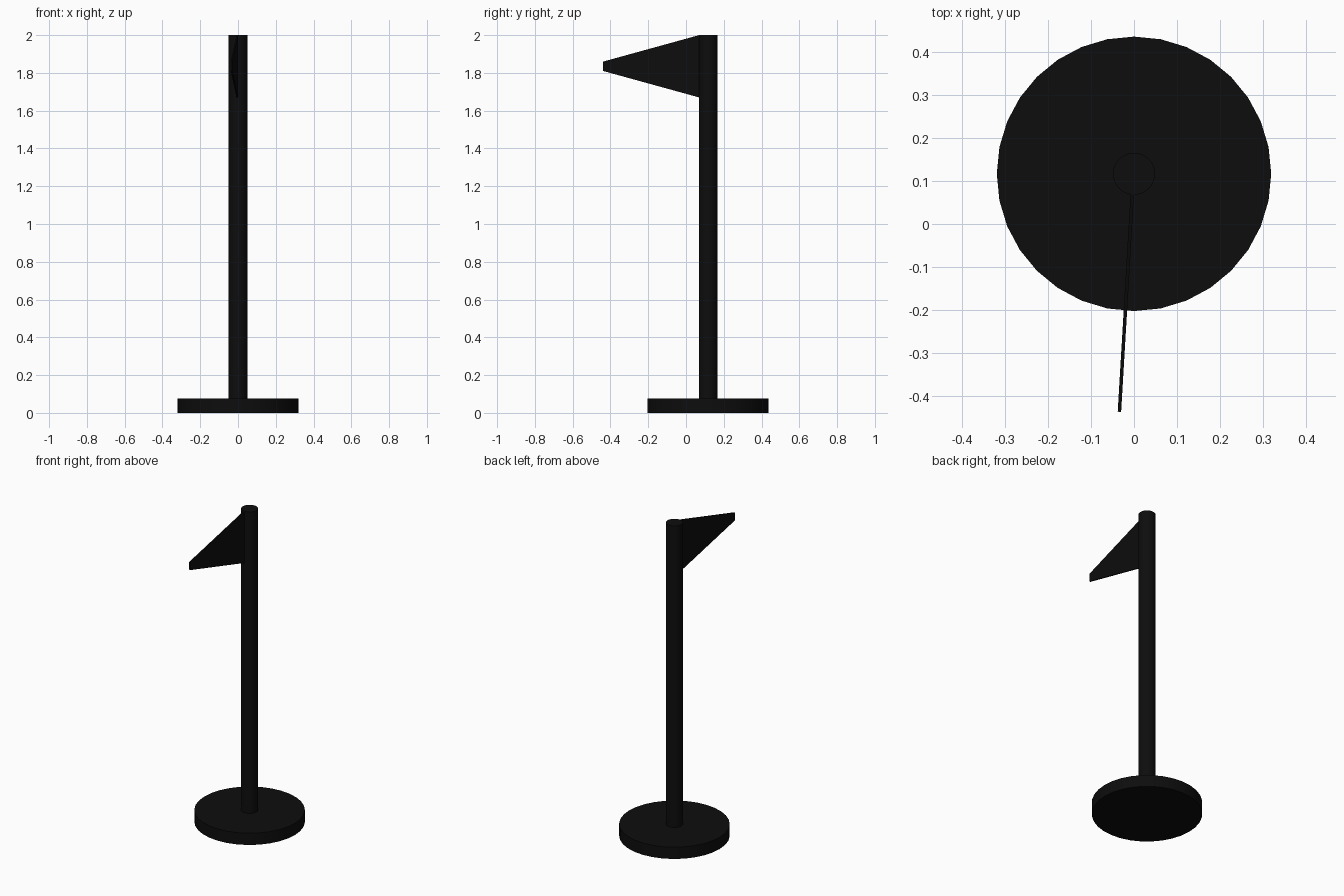
import bpy, bmesh
from mathutils import Vector

if "Cube" in bpy.data.objects:
    bpy.data.objects.remove(bpy.data.objects["Cube"])

CY = 0.117  # pole axis offset in y

black = bpy.data.materials.new("black")
black.diffuse_color = (0.004, 0.004, 0.004, 1)
black.use_nodes = True
black.node_tree.nodes["Principled BSDF"].inputs["Base Color"].default_value = black.diffuse_color


def cylinder(name, radius, z0, z1):
    bpy.ops.mesh.primitive_cylinder_add(vertices=32, radius=radius, depth=z1 - z0,
                                        location=(0, CY, (z0 + z1) / 2))
    ob = bpy.context.object
    ob.name = name
    ob.data.materials.append(black)
    bpy.ops.object.shade_smooth_by_angle()
    return ob


# Round foot and upright pole
cylinder("base", 0.32, 0.0, 0.075)
cylinder("pole", 0.049, 0.075, 2.0)

# Thin pennant, blunt at the tip and turned slightly about the pole
root = Vector((-0.004, 0.07, 0))
tip = Vector((-0.034, -0.438, 0))
outline = [(root, 2.0), (root, 1.67), (tip, 1.81), (tip, 1.86)]
side = (tip - root).cross(Vector((0, 0, 1))).normalized() * 0.004

bm = bmesh.new()
front = [bm.verts.new(p + side + Vector((0, 0, z))) for p, z in outline]
face = bm.faces.new(front)
ext = bmesh.ops.extrude_face_region(bm, geom=[face])
moved = [v for v in ext["geom"] if isinstance(v, bmesh.types.BMVert)]
bmesh.ops.translate(bm, verts=moved, vec=-2 * side)
bmesh.ops.recalc_face_normals(bm, faces=bm.faces)
mesh = bpy.data.meshes.new("flag")
bm.to_mesh(mesh)
bm.free()
mesh.materials.append(black)
flag = bpy.data.objects.new("flag", mesh)
bpy.context.collection.objects.link(flag)
